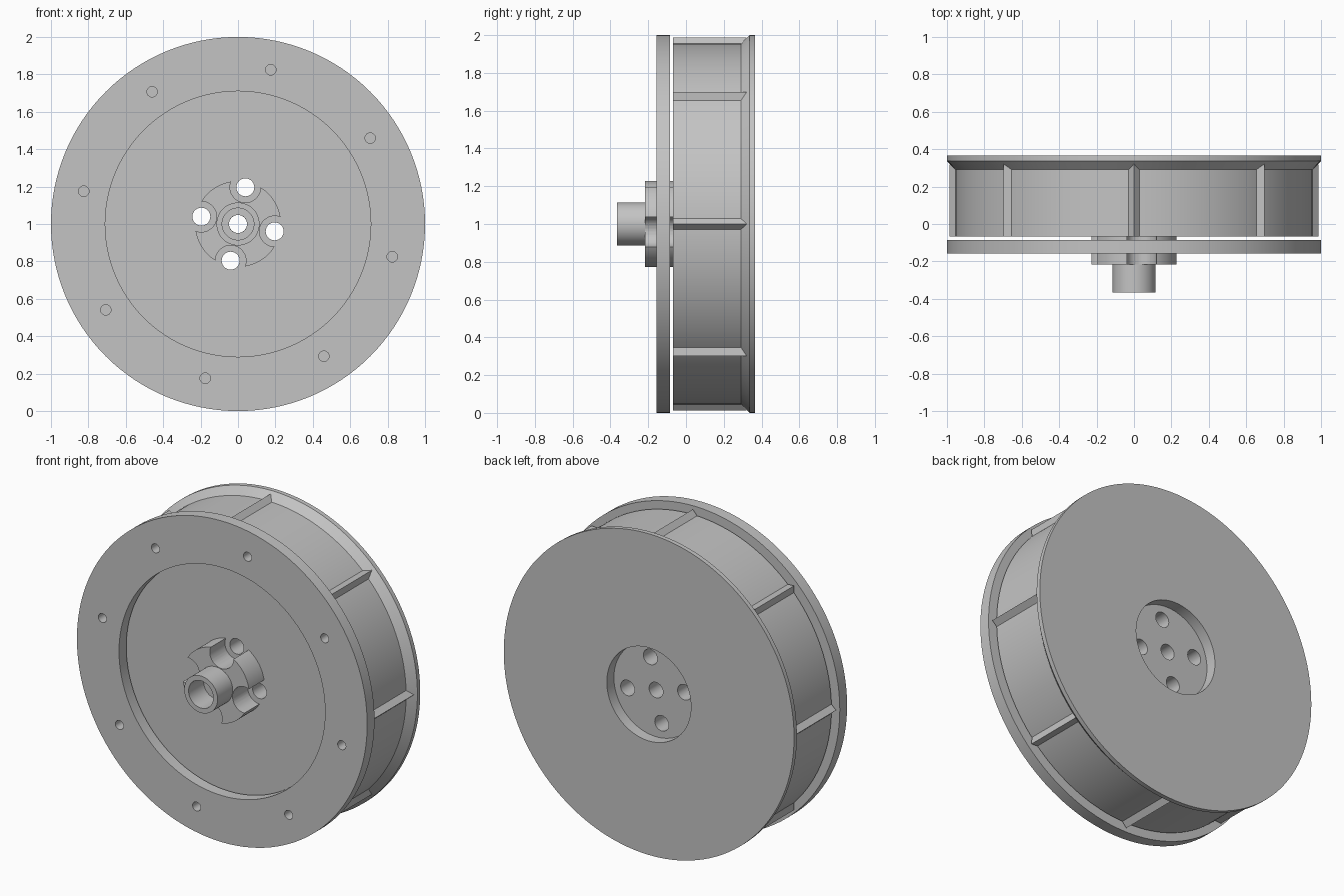
import bpy, bmesh, math
from mathutils import Vector

if "Cube" in bpy.data.objects:
    bpy.data.objects.remove(bpy.data.objects["Cube"])

metal = bpy.data.materials.new("plain_grey")
metal.diffuse_color = (0.55, 0.55, 0.55, 1)
metal.use_nodes = True
metal.node_tree.nodes["Principled BSDF"].inputs["Base Color"].default_value = metal.diffuse_color
SEG = 128


def finish(name, bm):
    bmesh.ops.recalc_face_normals(bm, faces=bm.faces)
    me = bpy.data.meshes.new(name)
    bm.to_mesh(me)
    bm.free()
    me.materials.append(metal)
    ob = bpy.data.objects.new(name, me)
    bpy.context.collection.objects.link(ob)
    return ob


def lathe(name, profile, seg=SEG, centre=(0, 0), closed=False):
    """Spin (radius, y) points about a y-parallel axis; open profiles are capped."""
    bm = bmesh.new()
    rings = []
    for r, y in profile:
        rings.append([bm.verts.new((centre[0] + r * math.cos(2 * math.pi * i / seg), y,
                                    1 + centre[1] + r * math.sin(2 * math.pi * i / seg)))
                      for i in range(seg)])
    pairs = list(zip(rings, rings[1:]))
    if closed:
        pairs.append((rings[-1], rings[0]))
    else:
        bm.faces.new(rings[0])
        bm.faces.new(rings[-1])
    for a, b in pairs:
        for i in range(seg):
            j = (i + 1) % seg
            bm.faces.new((a[i], a[j], b[j], b[i]))
    return finish(name, bm)


def drill(target, spots, radius, y0, y1):
    """Cut round holes along y, then remove the cutters."""
    for x, z in spots:
        c = lathe("drill_cutter", [(radius, y0), (radius, y1)], 32, (x, z))
        m = target.modifiers.new("hole", 'BOOLEAN')
        m.operation, m.solver, m.object = 'DIFFERENCE', 'EXACT', c
        bpy.context.view_layer.objects.active = target
        bpy.ops.object.modifier_apply(modifier=m.name)
        bpy.data.objects.remove(c)


def circle_spots(radius, count, start):
    return [(radius * math.cos(math.radians(start) + 2 * math.pi * k / count),
             radius * math.sin(math.radians(start) + 2 * math.pi * k / count)) for k in range(count)]


bolts = circle_spots(0.2, 4, 78.7)

# Drum with sloped rear rim and a shallow round pocket in the back
drum = lathe("drum", [(0.955, -0.068), (0.955, 0.291), (1.0, 0.337), (1.0, 0.365),
                      (0.29, 0.365), (0.29, 0.295)])
drill(drum, bolts + [(0, 0)], 0.048, -0.2, 0.5)

# Separate front ring with bolt holes
ring = lathe("front_ring", [(0.71, -0.157), (1.0, -0.157), (1.0, -0.085), (0.71, -0.085)], closed=True)
drill(ring, circle_spots(0.843, 8, 78), 0.028, -0.3, 0.0)

# Notched hub boss
hub = lathe("hub_boss", [(0.23, -0.217), (0.23, -0.068), (0.048, -0.068), (0.048, -0.217)], closed=True)
drill(hub, bolts, 0.082, -0.4, 0.0)

# Counterbored shaft sleeve
sleeve = lathe("shaft_sleeve", [(0.115, -0.365), (0.115, -0.217), (0.048, -0.217),
                                (0.085, -0.217), (0.085, -0.365)], 64, closed=True)

# Triangular ribs around the drum, mitred against the sloped rim
bm = bmesh.new()
for k in range(8):
    a = k * math.pi / 4
    out = Vector((math.cos(a), 0, math.sin(a)))
    side = Vector((-math.sin(a), 0, math.cos(a)))
    ends = []
    for ridge_y, base_y in ((-0.068, -0.068), (0.321, 0.289)):
        ends.append([bm.verts.new(out * r + side * s + Vector((0, y, 1)))
                     for r, s, y in ((0.952, -0.031, base_y), (0.987, 0, ridge_y), (0.952, 0.031, base_y))])
    f, b = ends
    bm.faces.new(f)
    bm.faces.new(b)
    for i in range(3):
        j = (i + 1) % 3
        bm.faces.new((f[i], f[j], b[j], b[i]))
finish("drum_ribs", bm)

# Smooth the round parts, keep edges crisp
for ob in (drum, ring, hub, sleeve):
    bpy.ops.object.select_all(action='DESELECT')
    ob.select_set(True)
    bpy.context.view_layer.objects.active = ob
    bpy.ops.object.shade_smooth_by_angle(angle=math.radians(30))
